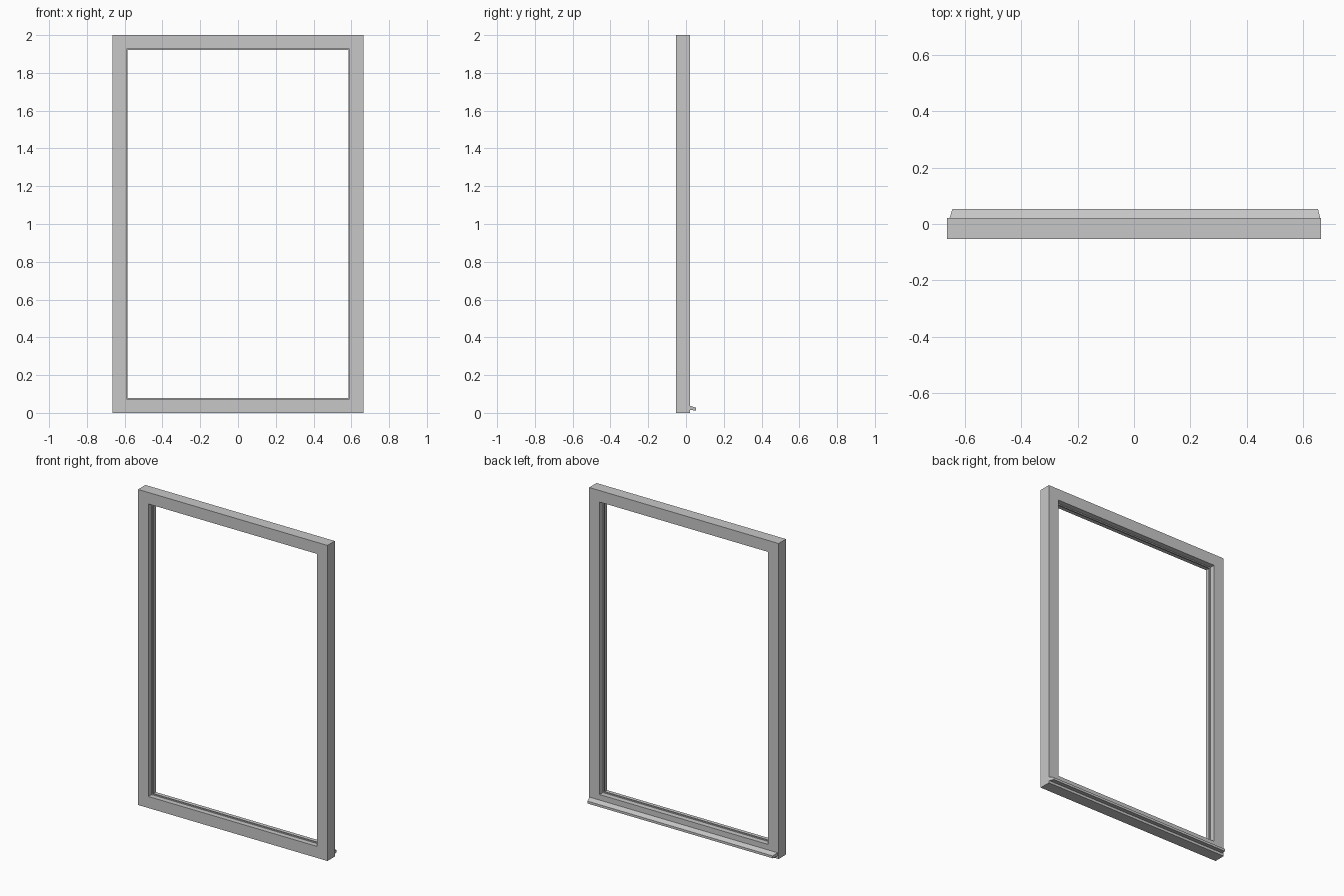
import bpy
import bmesh

cube = bpy.data.objects.get("Cube")
if cube:
    bpy.data.objects.remove(cube, do_unlink=True)

grey = bpy.data.materials.new("frame grey")
grey.use_nodes = True
grey.diffuse_color = (0.575, 0.575, 0.575, 1)
grey.node_tree.nodes["Principled BSDF"].inputs["Base Color"].default_value = grey.diffuse_color

HALF_W, HEIGHT = 0.664, 2.0


def finish(name, bm):
    bmesh.ops.recalc_face_normals(bm, faces=bm.faces)
    mesh = bpy.data.meshes.new(name)
    bm.to_mesh(mesh)
    bm.free()
    mesh.materials.append(grey)
    obj = bpy.data.objects.new(name, mesh)
    bpy.context.collection.objects.link(obj)


def mitred_ring(name, profile):
    """Sweep a closed (inset, y) profile round the rectangle with mitred corners."""
    bm = bmesh.new()
    loops = []
    for sx, top in ((-1, 0), (1, 0), (1, 1), (-1, 1)):
        loops.append([bm.verts.new((sx * (HALF_W - d), y, HEIGHT - d if top else d))
                      for d, y in profile])
    n = len(profile)
    for i, a in enumerate(loops):
        b = loops[(i + 1) % 4]
        for j in range(n):
            k = (j + 1) % n
            bm.faces.new((a[j], b[j], b[k], a[k]))
    finish(name, bm)


# Outer frame with a slim glazing bead round the inside of the opening
mitred_ring("window_frame", [
    (0, -0.053), (0.073, -0.053), (0.073, -0.021), (0.08, -0.021),
    (0.08, -0.012), (0.073, -0.012), (0.073, 0.021), (0, 0.021)])

# Sloping drip sill on the back, ends tapering inward
sill = [(0.021, 0.038), (0.053, 0.027), (0.053, 0.012), (0.021, 0.016)]
bm = bmesh.new()
ends = []
for side, reach, taper in ((-1, 0.655, 0.3), (1, 0.662, 0.25)):
    ends.append([bm.verts.new((side * (reach - taper * (y - 0.021)), y, z)) for y, z in sill])
for j in range(len(sill)):
    k = (j + 1) % len(sill)
    bm.faces.new((ends[0][j], ends[1][j], ends[1][k], ends[0][k]))
for end in ends:
    bm.faces.new(end)
finish("drip_sill", bm)
